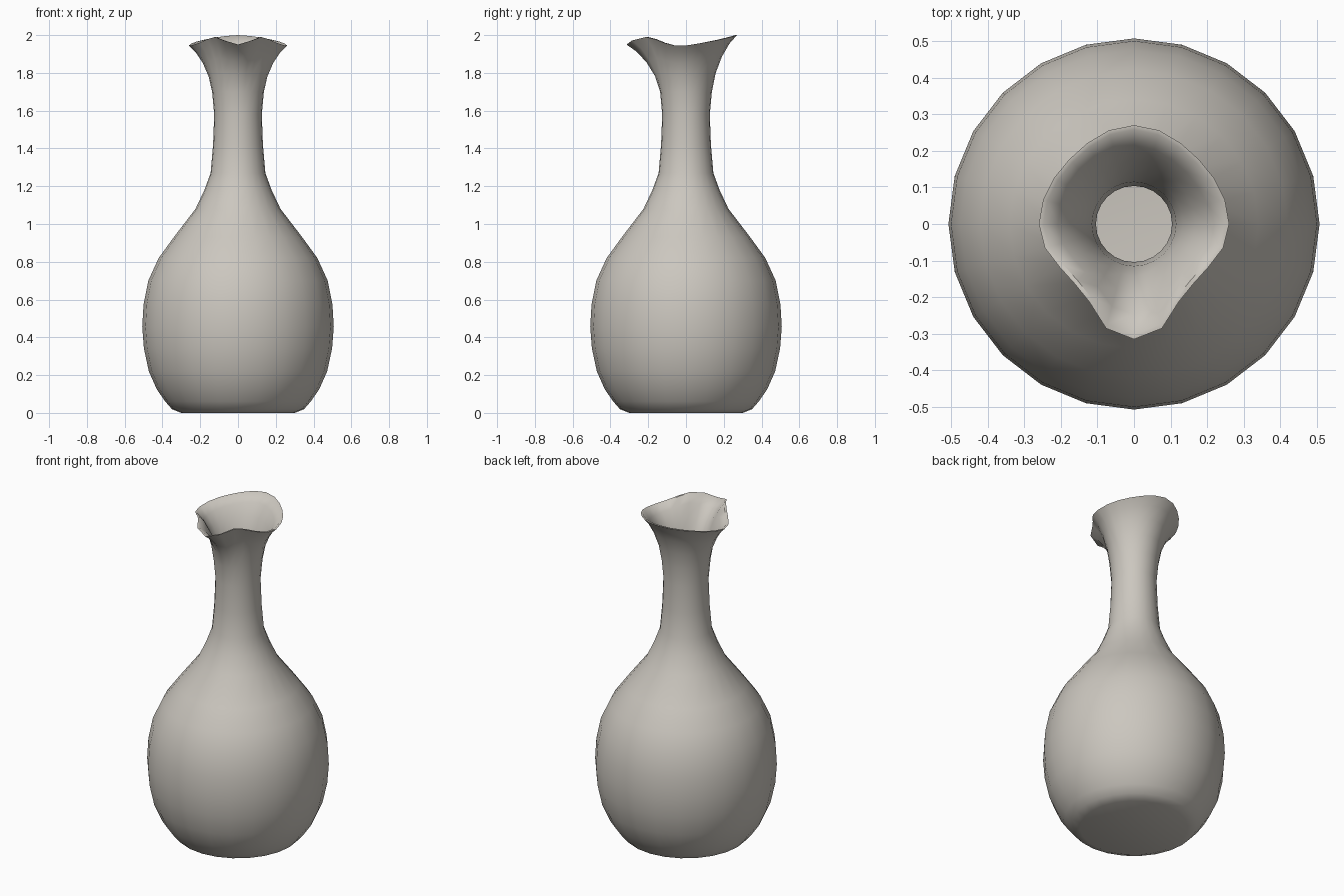
import bpy, bmesh, math

cube = bpy.data.objects.get("Cube")
if cube:
    bpy.data.objects.remove(cube, do_unlink=True)

SIDES = 24
WALL = 0.022
NECK_TOP = (0.137, 1.7)

# Body and neck profile: radius, height
BODY = [(0.30, 0), (0.35, 0.02), (0.385, 0.06), (0.43, 0.125), (0.472, 0.22),
        (0.498, 0.34), (0.507, 0.455), (0.5, 0.575), (0.475, 0.70),
        (0.42, 0.82), (0.34, 0.93), (0.225, 1.08), (0.178, 1.18),
        (0.145, 1.27), (0.132, 1.42), (0.126, 1.58), NECK_TOP]

# Wavy lip with a pouring spout: radius, height every 15 degrees, front to back
LIP = [(0.315, 1.95), (0.295, 1.972), (0.245, 1.99), (0.23, 1.978),
       (0.235, 1.96), (0.252, 1.946), (0.26, 1.945), (0.257, 1.955),
       (0.252, 1.966), (0.25, 1.976), (0.255, 1.986), (0.265, 1.995), (0.27, 2.0)]

# Flare steps from neck to lip: share of radius, share of height
FLARE = [(0.15, 0.33), (0.40, 0.62), (0.70, 0.85), (1, 1)]


def ring(bm, point_at):
    """One ring of vertices; point_at gives radius and height for a side."""
    verts = []
    for i in range(SIDES):
        a = 2 * math.pi * i / SIDES
        r, z = point_at(min(i, SIDES - i))
        verts.append(bm.verts.new((r * math.sin(a), -r * math.cos(a), z)))
    return verts


def flare(share_r, share_z, inset):
    def point_at(k):
        r, z = LIP[k]
        return (NECK_TOP[0] + (r - NECK_TOP[0]) * share_r - inset,
                NECK_TOP[1] + (z - NECK_TOP[1]) * share_z)
    return point_at


bm = bmesh.new()
rings = []
# Outer wall from base to lip
for p in BODY:
    rings.append(ring(bm, lambda k, p=p: p))
for s in FLARE:
    rings.append(ring(bm, flare(s[0], s[1], 0)))
# Inner wall from lip down to the floor
for s in reversed(FLARE):
    rings.append(ring(bm, flare(s[0], s[1], WALL - 0.01 * s[0])))
for r, z in reversed(BODY):
    rings.append(ring(bm, lambda k, r=r, z=z: (r - WALL, max(z, WALL))
                      if z > WALL else (r - WALL, WALL + z / 2)))

for low, high in zip(rings, rings[1:]):
    for i in range(SIDES):
        j = (i + 1) % SIDES
        bm.faces.new((low[i], low[j], high[j], high[i]))
bm.faces.new(rings[0])
bm.faces.new(rings[-1])
bmesh.ops.recalc_face_normals(bm, faces=bm.faces)

mesh = bpy.data.meshes.new("vase")
bm.to_mesh(mesh)
bm.free()
vase = bpy.data.objects.new("vase", mesh)
bpy.context.collection.objects.link(vase)

# Warm grey clay
clay = bpy.data.materials.new("warm_grey_clay")
clay.use_nodes = True
colour = (0.60, 0.57, 0.52, 1)
clay.diffuse_color = colour
clay.node_tree.nodes["Principled BSDF"].inputs["Base Color"].default_value = colour
mesh.materials.append(clay)

bpy.ops.object.select_all(action="DESELECT")
vase.select_set(True)
bpy.context.view_layer.objects.active = vase
bpy.ops.object.shade_smooth_by_angle(angle=math.radians(50))
